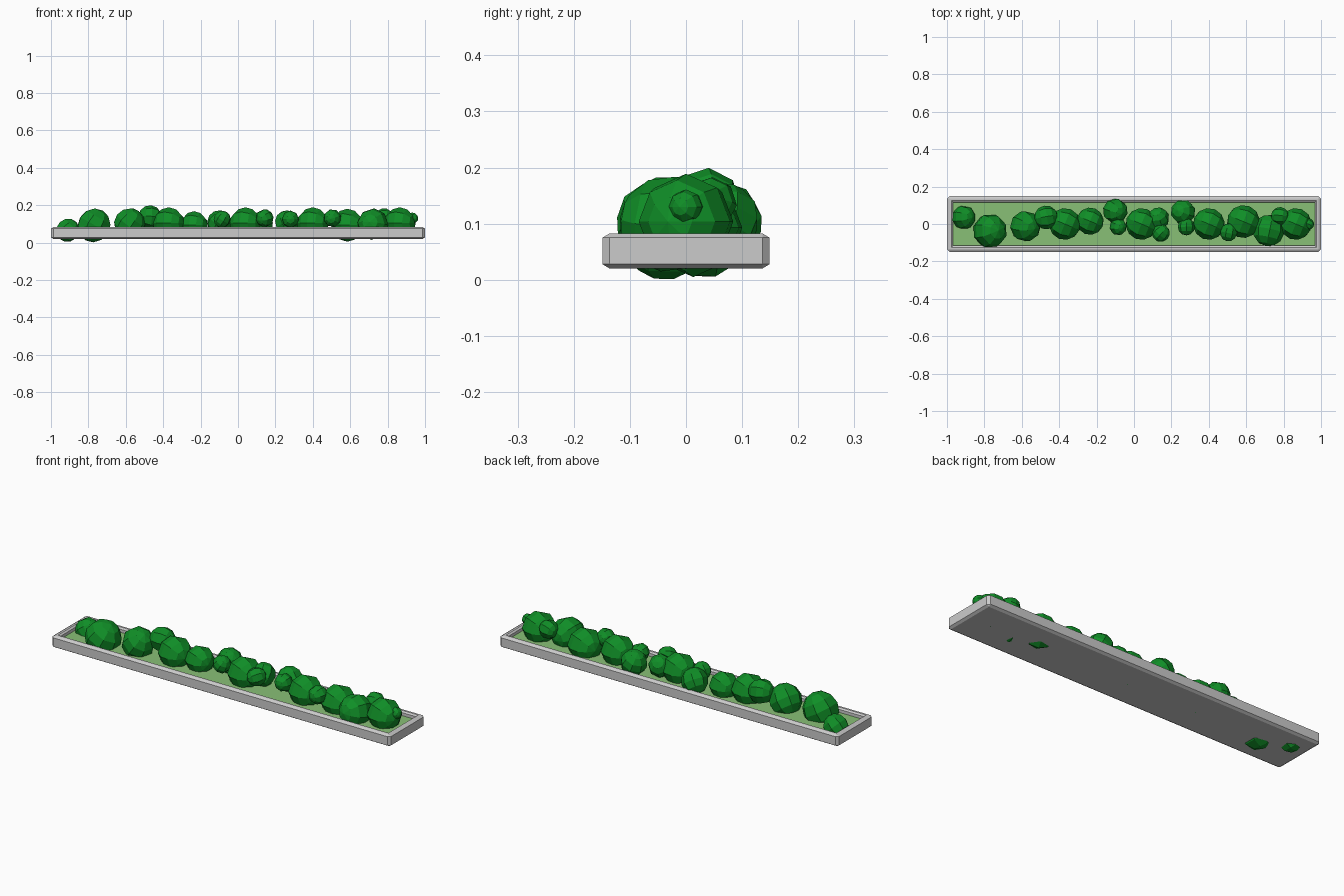
import bpy, bmesh, math, random
from mathutils import Matrix, Euler

if "Cube" in bpy.data.objects:
    bpy.data.objects.remove(bpy.data.objects["Cube"])

random.seed(4)

def material(name, rgb):
    m = bpy.data.materials.new(name)
    m.diffuse_color = (*rgb, 1)
    m.use_nodes = True
    m.node_tree.nodes["Principled BSDF"].inputs["Base Color"].default_value = m.diffuse_color
    return m

STONE = material("pale stone", (0.60, 0.60, 0.60))
GRASS = material("light grass", (0.25, 0.53, 0.18))
LEAF = material("leaf green", (0.005, 0.27, 0.02))

def finish(bm, name, mat):
    me = bpy.data.meshes.new(name)
    bm.to_mesh(me)
    bm.free()
    me.materials.append(mat)
    ob = bpy.data.objects.new(name, me)
    bpy.context.collection.objects.link(ob)
    return ob

def corner_loop(inset, z, c):
    """Rectangle of the planter, inset from its outside, with cut corners."""
    x, y = 1 - inset, 0.149 - inset
    return [(x, -y + c, z), (x, y - c, z), (x - c, y, z), (-x + c, y, z),
            (-x, y - c, z), (-x, -y + c, z), (-x + c, -y, z), (x - c, -y, z)]

# Planter trough: bevelled outside, raised rim, recessed floor
bm = bmesh.new()
profile = [(0.013, 0.020, 0), (0, 0.028, 0.013), (0, 0.075, 0.013),
           (0.013, 0.083, 0), (0.024, 0.083, 0), (0.033, 0.076, 0), (0.033, 0.050, 0)]
loops = [[bm.verts.new(p) for p in corner_loop(*row)] for row in profile]
for a, b in zip(loops, loops[1:]):
    for i in range(8):
        j = (i + 1) % 8
        bm.faces.new((a[i], a[j], b[j], b[i]))
bm.faces.new(loops[0][::-1])
bm.faces.new(loops[-1])
bmesh.ops.remove_doubles(bm, verts=bm.verts, dist=1e-5)
bmesh.ops.recalc_face_normals(bm, faces=bm.faces)
finish(bm, "planter_trough", STONE)

# Grass bed inside the rim
bm = bmesh.new()
bmesh.ops.create_cube(bm, size=1, matrix=Matrix.Translation((0, 0, 0.054))
                      @ Matrix.Diagonal((1.935, 0.233, 0.012, 1)))
finish(bm, "grass_bed", GRASS)

# Bushes: x, y, z, radius, straight (pole along x) or tumbled
bushes = [
    (-0.91, 0.035, 0.066, 0.064, 0), (-0.77, -0.037, 0.092, 0.092, 0),
    (-0.58, -0.012, 0.103, 0.083, 0), (-0.47, 0.035, 0.136, 0.064, 0),
    (-0.37, 0.0, 0.104, 0.085, 1), (-0.235, 0.015, 0.095, 0.073, 1),
    (-0.10, 0.070, 0.106, 0.067, 0), (-0.085, -0.015, 0.125, 0.046, 0),
    (0.04, 0.0, 0.104, 0.085, 1), (0.13, 0.030, 0.110, 0.060, 0),
    (0.143, -0.048, 0.131, 0.048, 0), (0.262, 0.065, 0.106, 0.067, 0),
    (0.28, -0.015, 0.125, 0.046, 0), (0.40, 0.0, 0.104, 0.085, 1),
    (0.505, -0.045, 0.131, 0.048, 0), (0.585, 0.013, 0.093, 0.088, 1),
    (0.72, -0.035, 0.099, 0.085, 0), (0.78, 0.043, 0.136, 0.048, 0),
    (0.865, 0.0, 0.104, 0.085, 1), (0.932, 0.0, 0.130, 0.031, 1)]
for n, (x, y, z, r, straight) in enumerate(bushes, 1):
    if straight:
        rot = Euler((math.pi / 8, math.pi / 2, 0))
    else:
        rot = Euler([random.uniform(0, math.pi) for _ in range(3)])
    bm = bmesh.new()
    bmesh.ops.create_uvsphere(bm, u_segments=8, v_segments=6, radius=r,
                              matrix=Matrix.Translation((x, y, z)) @ rot.to_matrix().to_4x4())
    # keep every bush above the ground
    for v in bm.verts:
        v.co.z = max(v.co.z, 0.0)
    finish(bm, f"bush_{n}", LEAF)
